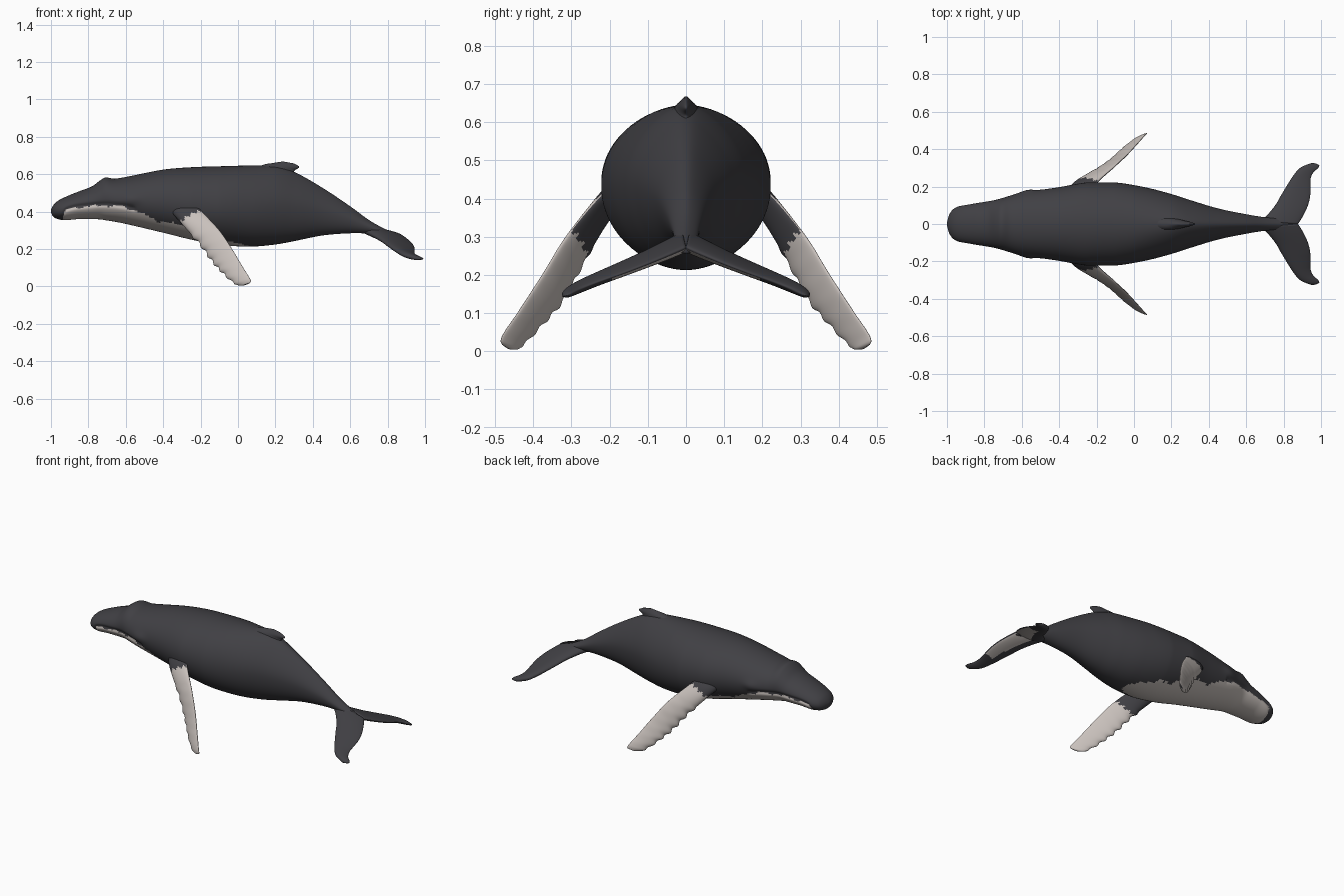
import bpy, bmesh, math
from mathutils import Vector

cube = bpy.data.objects.get("Cube")
if cube:
    bpy.data.objects.remove(cube)


def material(name, colour):
    mat = bpy.data.materials.new(name)
    mat.use_nodes = True
    mat.diffuse_color = colour
    shader = mat.node_tree.nodes["Principled BSDF"]
    shader.inputs["Base Color"].default_value = colour
    shader.inputs["Roughness"].default_value = 0.7
    return mat


MATERIALS = [material("slate skin", (0.052, 0.051, 0.058, 1)),
             material("pale skin", (0.58, 0.53, 0.50, 1))]


def sample(table, key):
    """Smooth interpolation of table rows, keyed by their first column."""
    key = min(max(key, table[0][0]), table[-1][0])
    i = 0
    while i < len(table) - 2 and key > table[i + 1][0]:
        i += 1
    a, b = table[i], table[i + 1]
    before, after = table[max(i - 1, 0)], table[min(i + 2, len(table) - 1)]
    span = b[0] - a[0]
    t = (key - a[0]) / span
    out = []
    for k in range(1, len(a)):
        m = (b[k] - before[k]) / (b[0] - before[0]) * span
        n = (after[k] - a[k]) / (after[0] - a[0]) * span
        limit = 3 * abs(b[k] - a[k])
        m, n = (max(-limit, min(limit, v)) for v in (m, n))
        out.append(a[k] * (1 + 2 * t) * (1 - t) ** 2 + m * t * (1 - t) ** 2
                   + b[k] * t * t * (3 - 2 * t) + n * t * t * (t - 1))
    return out


def skin(name, rings, is_pale):
    """Joins closed rings of points into a smooth, capped surface."""
    bm = bmesh.new()
    loops = [[bm.verts.new(p) for p in ring] for ring in rings]
    count = len(loops[0])
    for r in range(len(loops) - 1):
        for s in range(count):
            n = (s + 1) % count
            face = bm.faces.new((loops[r][s], loops[r][n],
                                 loops[r + 1][n], loops[r + 1][s]))
            face.material_index = int(is_pale(r / (len(loops) - 1),
                                              (s + 0.5) / count,
                                              face.calc_center_median()))
    bm.faces.new(loops[0])
    bm.faces.new(loops[-1])
    bmesh.ops.recalc_face_normals(bm, faces=bm.faces)
    mesh = bpy.data.meshes.new(name)
    bm.to_mesh(mesh)
    bm.free()
    for mat in MATERIALS:
        mesh.materials.append(mat)
    obj = bpy.data.objects.new(name, mesh)
    bpy.context.collection.objects.link(obj)
    mesh.shade_smooth()
    return obj


def blade(name, table, normal, is_pale, side=1, scallop=0, steps=48, around=40):
    """Rows: key, leading point, trailing point, half thickness."""
    rings = []
    for i in range(steps + 1):
        t = i / steps
        row = sample(table, t)
        lead, trail, thick = Vector(row[:3]), Vector(row[3:6]), row[6]
        # Knobbly leading edge
        if scallop and 0.3 < t < 0.93:
            lead += (lead - trail) * scallop * math.sin(t * 62)
        ring = []
        for s in range(around):
            a = math.tau * s / around
            c = (1 - math.cos(a)) / 2
            p = lead.lerp(trail, c) + normal * thick * math.sin(a) * (1.3 - 0.6 * c)
            ring.append((p.x, p.y * side, p.z))
        rings.append(ring)
    return skin(name, rings, is_pale)


# Body: x, top, bottom, half width
BODY = [
    (-1.0, .41, .395, .008), (-.99, .43, .375, .045), (-.97, .452, .362, .076),
    (-.93, .475, .354, .097), (-.85, .508, .36, .112), (-.78, .535, .36, .122),
    (-.735, .568, .358, .13), (-.71, .582, .354, .137), (-.66, .576, .346, .152),
    (-.6, .585, .334, .167), (-.4, .624, .287, .197), (-.25, .637, .25, .222),
    (-.1, .642, .222, .222), (.07, .646, .213, .194), (.2, .643, .224, .16),
    (.3, .612, .242, .128), (.45, .528, .272, .083), (.6, .428, .284, .052),
    (.7, .355, .283, .036), (.78, .31, .265, .028), (.87, .272, .256, .014)]

# Height of the upper limit of the pale throat and belly
THROAT = [(-.94, .36), (-.92, .405), (-.8, .428), (-.68, .432), (-.57, .415),
          (-.48, .375), (-.4, .342), (-.28, .33), (-.18, .275), (-.05, .245),
          (.1, .2)]


def belly(t, s, p):
    if not -.94 < p.x < .1:
        return False
    ripple = .005 * math.sin(p.x * 47) + .003 * math.sin(p.x * 121)
    return p.z < sample(THROAT, p.x)[0] + ripple


rings = []
for i in range(181):
    x = -1 + 1.87 * (i / 180) ** 1.25
    top, bottom, half = sample(BODY, x)
    middle, tall = (top + bottom) / 2, (top - bottom) / 2
    ridge = .35 * min(max(x / .3, 0), 1)
    jaw = sample(THROAT, x)[0]
    ring = []
    for s in range(80):
        a = math.tau * s / 80
        up = math.sin(a)
        y, z = half * math.cos(a), middle + tall * up
        if up > 0:
            y *= 1 - ridge * up * up
        # Mouth crease and the swelling around each eye
        if -.95 < x < -.55:
            y *= 1 - .07 * math.exp(-((z - jaw - .006) / .01) ** 2)
        y *= 1 + .06 * math.exp(-((x + .57) / .045) ** 2 - ((z - .465) / .03) ** 2)
        ring.append((x, y, z))
    rings.append(ring)
skin("body", rings, belly)

# Small hooked dorsal fin
FIN = [(0, .04, 0, .6, .35, 0, .55, .055), (.4, .13, 0, .648, .30, 0, .612, .03),
       (.75, .19, 0, .66, .328, 0, .638, .016), (1, .24, 0, .668, .30, 0, .657, .005)]
blade("dorsal_fin", FIN, Vector((0, 1, 0)), lambda t, s, p: False, steps=16)

# Tail flukes: drooping plan outline, y then leading and trailing x
OUTLINE = [(0, .66, .877, .024), (.04, .705, .902, .023), (.1, .755, .93, .02),
           (.16, .79, .943, .018), (.235, .836, .943, .016), (.275, .864, .958, .015),
           (.3, .888, .985, .013), (.315, .92, .99, .01), (.324, .945, .97, .004)]


def droop(x, y):
    return (x, y, .288 - .36 * y - .12 * (x - .75))


FLUKE = [(y / .324, *droop(a, y), *droop(b, y), thick) for y, a, b, thick in OUTLINE]


def fluke_patch(t, s, p):
    chord = (1 - math.cos(math.tau * s)) / 2
    return s > .5 and t < .68 - .1 * chord and .38 + .2 * t < chord < .985


# Flippers: lower leading edge and upper trailing edge
FLIPPER = [
    (0, -.37, .16, .41, -.24, .15, .47, .03),
    (.15, -.315, .215, .35, -.205, .215, .415, .027),
    (.4, -.205, .28, .225, -.1, .312, .30, .021),
    (.6, -.135, .33, .13, -.035, .372, .205, .018),
    (.8, -.07, .39, .06, .025, .437, .105, .015),
    (.93, -.015, .435, .012, .062, .478, .045, .012),
    (.98, .01, .45, .005, .07, .485, .026, .009),
    (1, .03, .465, .006, .062, .482, .018, .004)]


def flipper_patch(t, s, p):
    ragged = .015 * math.sin(s * 60)
    return t > (.17 if s < .5 else .36) + ragged


OUTWARD = Vector((-.3, .86, .41)).normalized()
for label, side in (("left", 1), ("right", -1)):
    blade(label + "_fluke", FLUKE, Vector((0, .33, .94)), fluke_patch, side)
    blade(label + "_flipper", FLIPPER, OUTWARD, flipper_patch, side, scallop=.05,
          steps=80)
